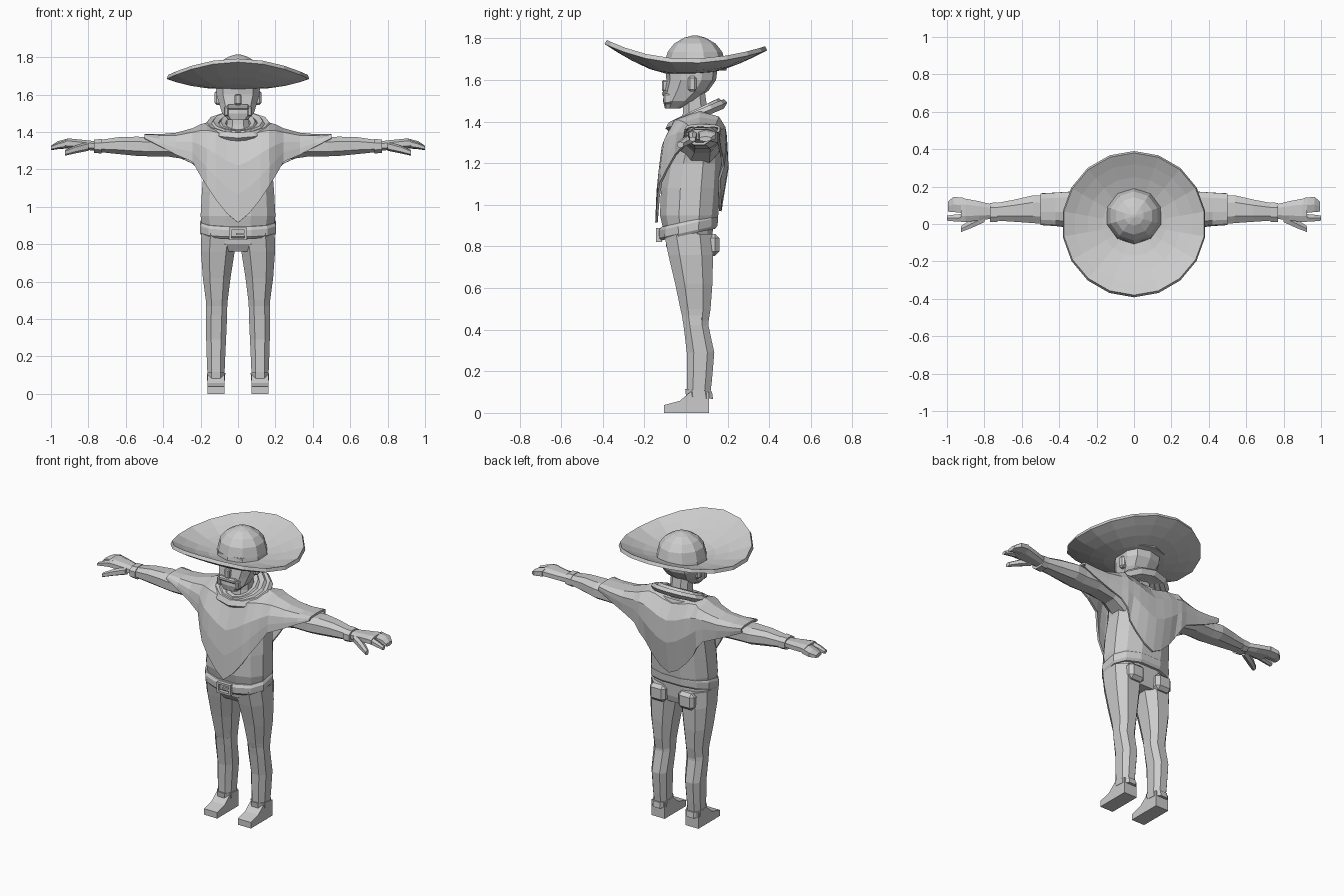
import bpy, bmesh, math
from mathutils import Matrix, Vector

grey = bpy.data.materials.new("plain_grey")
grey.diffuse_color = (0.6, 0.6, 0.6, 1)


def finish(name, bm):
    bmesh.ops.recalc_face_normals(bm, faces=bm.faces)
    me = bpy.data.meshes.new(name)
    bm.to_mesh(me)
    bm.free()
    me.materials.append(grey)
    ob = bpy.data.objects.new(name, me)
    bpy.context.collection.objects.link(ob)
    return ob


def loft(name, rings, axis="z", n=8, side=1, tilt=0, power=0.8):
    """Skin rounded rings (position, a0, a1, b0, b1) along z (a=x, b=y) or x (a=y, b=z)."""
    bm = bmesh.new()
    loops = []
    for p, a0, a1, b0, b1 in rings:
        loop = []
        for i in range(n):
            t = 2 * math.pi * (i + 0.5) / n
            c, s = math.cos(t), math.sin(t)
            k = math.cos(math.pi / n) ** power
            a = (a0 + a1) / 2 + (a1 - a0) / 2 * math.copysign(abs(c) ** power, c) / k
            b = (b0 + b1) / 2 + (b1 - b0) / 2 * math.copysign(abs(s) ** power, s) / k
            co = (side * a, b, p + tilt * b) if axis == "z" else (side * p, a, b)
            loop.append(bm.verts.new(co))
        loops.append(loop)
    for u, v in zip(loops, loops[1:]):
        for i in range(n):
            j = (i + 1) % n
            bm.faces.new((u[i], u[j], v[j], v[i]))
    bm.faces.new(loops[0])
    bm.faces.new(loops[-1])
    return finish(name, bm)


def box(name, lo, hi, bevel=0):
    lo, hi = Vector(lo), Vector(hi)
    bm = bmesh.new()
    bmesh.ops.create_cube(bm, size=1, matrix=Matrix.Translation((lo + hi) / 2) @ Matrix.Diagonal((*(hi - lo), 1)))
    if bevel:
        bmesh.ops.bevel(bm, geom=bm.edges[:], offset=bevel, segments=1, affect="EDGES")
    return finish(name, bm)


def grid(name, rows, thickness, closed=False, offset=-1):
    bm = bmesh.new()
    vs = [[bm.verts.new(c) for c in r] for r in rows]
    m = len(rows[0])
    for u, v in zip(vs, vs[1:]):
        for i in range(m if closed else m - 1):
            j = (i + 1) % m
            bm.faces.new((u[i], u[j], v[j], v[i]))
    ob = finish(name, bm)
    mod = ob.modifiers.new("thickness", "SOLIDIFY")
    mod.thickness, mod.offset = thickness, offset
    return ob


def ring_roll(name, center, rx, ry, minor, tilt):
    """Slanted cloth roll around the neck."""
    bm = bmesh.new()
    n, m = 12, 5
    vs = []
    for i in range(n):
        t = 2 * math.pi * i / n
        row = []
        for j in range(m):
            q = 2 * math.pi * j / m
            d = minor * math.cos(q)
            y = (ry + d) * math.sin(t)
            row.append(bm.verts.new((center[0] + (rx + d) * math.cos(t), center[1] + y,
                                     center[2] + tilt * y + minor * math.sin(q))))
        vs.append(row)
    for i in range(n):
        for j in range(m):
            k, l = (i + 1) % n, (j + 1) % m
            bm.faces.new((vs[i][j], vs[k][j], vs[k][l], vs[i][l]))
    return finish(name, bm)


# Hat brim: swept up at front and back, flatter at the sides
rows = []
for r in (0.09, 0.17, 0.25, 0.32, 0.38):
    row = []
    for i in range(18):
        t = 2 * math.pi * (i + 0.5) / 18
        s = math.sin(t)
        rise = 0.05 + (0.09 if s < 0 else 0.06) * s * s
        e = 2 - 0.6 * s * s
        row.append((r * math.cos(t), r * s, 1.652 + rise * ((r - 0.09) / 0.29) ** e))
    rows.append(row)
grid("hat_brim", rows, 0.022, True)

# Hat crown
loft("hat_crown", [(z, -r, r, 0.043 - r, 0.043 + r) for z, r in
     ((1.645, 0.145), (1.675, 0.14), (1.735, 0.125), (1.775, 0.095), (1.803, 0.05), (1.815, 0.008))], n=10, power=1)

# Head, face and neck
loft("head", [(1.463, -.05, .05, -.10, -.03), (1.50, -.085, .085, -.108, .04), (1.55, -.1, .1, -.1, .105),
              (1.60, -.115, .115, -.09, .14), (1.68, -.12, .12, -.095, .15)], n=10, power=0.75)
loft("neck", [(1.36, -.075, .075, -.03, .13), (1.44, -.06, .06, -.015, .105), (1.55, -.06, .06, -.01, .09)])
box("nose", (-.018, -.115, 1.545), (.018, -.07, 1.60), 0.006)
box("moustache", (-.06, -.115, 1.52), (.06, -.07, 1.548), 0.008)
for s, tag in ((1, "left"), (-1, "right")):
    box(tag + "_moustache_end", (min(s * .05, s * .075), -.108, 1.485), (max(s * .05, s * .075), -.07, 1.535), 0.006)
    box(tag + "_ear", (min(s * .09, s * .125), .01, 1.545), (max(s * .09, s * .125), .05, 1.62), 0.01)

# Torso, hips and slanted belt
loft("torso", [(.885, -.19, .19, -.11, .14), (.95, -.2, .2, -.125, .155), (1.08, -.193, .193, -.12, .165),
               (1.2, -.183, .183, -.1, .17), (1.32, -.2, .2, -.06, .165), (1.42, -.13, .13, -.01, .13)], n=12)
loft("hips", [(.76, -.13, .13, -.07, .115), (.80, -.195, .195, -.095, .125), (.9, -.19, .19, -.105, .13)], n=12)
loft("belt", [(.855, -.196, .196, -.118, .142), (.868, -.204, .204, -.128, .152), (.905, -.204, .204, -.13, .154),
              (.92, -.196, .196, -.12, .146)], n=12, tilt=0.22)

# Buckle frame with pin
for z in (.822, .877):
    box("buckle_bar", (-.048, -.145, z), (.048, -.115, z + .012))
for x in (-.048, .036):
    box("buckle_side", (x, -.145, .822), (x + .012, -.115, .889))
box("buckle_pin", (-.01, -.143, .848), (.036, -.115, .86))

# Collar folds
ring_roll("inner_collar", (0, .04, 1.435), .085, .09, .022, .5)
ring_roll("middle_collar", (0, .045, 1.435), .125, .105, .025, .48)
ring_roll("outer_collar", (0, .05, 1.43), .16, .125, .024, .42)

# Poncho: columns (x, top z, front hem z, front y, back hem z, back y)
half = [(0, 1.42, .915, -.142, .97, .198), (.06, 1.43, .965, -.138, 1.0, .198), (.12, 1.445, 1.04, -.132, 1.06, .195),
        (.165, 1.445, 1.11, -.12, 1.12, .19), (.2, 1.435, 1.17, -.09, 1.18, .185), (.24, 1.415, 1.24, -.05, 1.23, .178),
        (.33, 1.39, 1.278, -.015, 1.27, .168), (.42, 1.382, 1.325, -.005, 1.31, .162), (.5, 1.382, 1.365, .0, 1.35, .158)]
columns = [(-c[0],) + c[1:] for c in half[:0:-1]] + half
front = [(1, 1), (.7, .97), (.4, .89), (.12, .62), (0, 0)]
back = [(.06, .55), (.25, .95), (.55, 1), (1, .75)]
rows = []
for x, top, fz, fy, bz, by in columns:
    yc = .065
    row = [(x, yc + (fy - yc) * d, top + (fz - top) * t) for t, d in front]
    row += [(x, yc + (by - yc) * (d if abs(x) < .2 else min(1, d + .2)), top + (bz - top) * t) for t, d in back]
    rows.append(row)
grid("poncho", rows, 0.012, offset=0)

for s, tag in ((1, "left"), (-1, "right")):
    # Arm, cuff and hand
    loft(tag + "_arm", [(.16, -.03, .16, 1.2, 1.41), (.25, 0, .155, 1.25, 1.395), (.37, .005, .155, 1.268, 1.372),
                        (.48, .0, .15, 1.27, 1.372), (.54, .005, .153, 1.272, 1.375), (.64, .012, .13, 1.282, 1.372),
                        (.735, .018, .112, 1.292, 1.358)], "x", side=s)
    loft(tag + "_cuff", [(.73, .01, .115, 1.285, 1.362), (.77, .012, .113, 1.288, 1.36)], "x", side=s)
    loft(tag + "_hand", [(.76, .028, .105, 1.30, 1.35), (.83, .02, .122, 1.305, 1.358), (.9, .01, .135, 1.312, 1.365),
                         (.925, .012, .14, 1.315, 1.362)], "x", side=s)
    loft(tag + "_fingers", [(.91, .058, .14, 1.315, 1.362), (.965, .064, .145, 1.31, 1.348),
                            (.995, .066, .12, 1.305, 1.328)], "x", 6, s)
    loft(tag + "_index_finger", [(.9, .015, .055, 1.318, 1.36), (.96, .014, .05, 1.312, 1.342),
                                 (1.0, .018, .045, 1.305, 1.325)], "x", 6, s)
    loft(tag + "_thumb", [(.8, .01, .055, 1.302, 1.345), (.87, -.022, .025, 1.288, 1.325),
                          (.925, -.043, -.012, 1.275, 1.302)], "x", 6, s)
    # Trouser leg with knee step and hem
    loft(tag + "_thigh", [(.86, .0, .196, -.105, .125), (.76, .018, .198, -.085, .13), (.62, .04, .188, -.052, .127),
                          (.50, .055, .172, -.027, .118), (.43, .06, .168, -.01, .107)], side=s)
    loft(tag + "_shin", [(.47, .058, .17, -.02, .106), (.42, .058, .172, -.012, .108), (.29, .064, .17, .004, .136),
                         (.16, .07, .166, .004, .125), (.10, .072, .163, .004, .118)], side=s)
    loft(tag + "_hem", [(.115, .068, .167, -.004, .125), (.08, .07, .166, .0, .13)], side=s, tilt=-.1)
    # Wedge-shaped shoe
    bm = bmesh.new()
    outline = [(-.105, 0), (.11, 0), (.11, .1), (.02, .1), (-.03, .058), (-.105, .038)]
    sides = [[bm.verts.new((s * x, y, z)) for y, z in outline] for x in (.072, .164)]
    for f in sides:
        bm.faces.new(f)
    for i in range(6):
        j = (i + 1) % 6
        bm.faces.new((sides[0][i], sides[0][j], sides[1][j], sides[1][i]))
    finish(tag + "_shoe", bm)
    # Rear pouch
    box(tag + "_pouch", (min(s * .045, s * .155), .09, .755), (max(s * .045, s * .155), .16, .86), .02)
